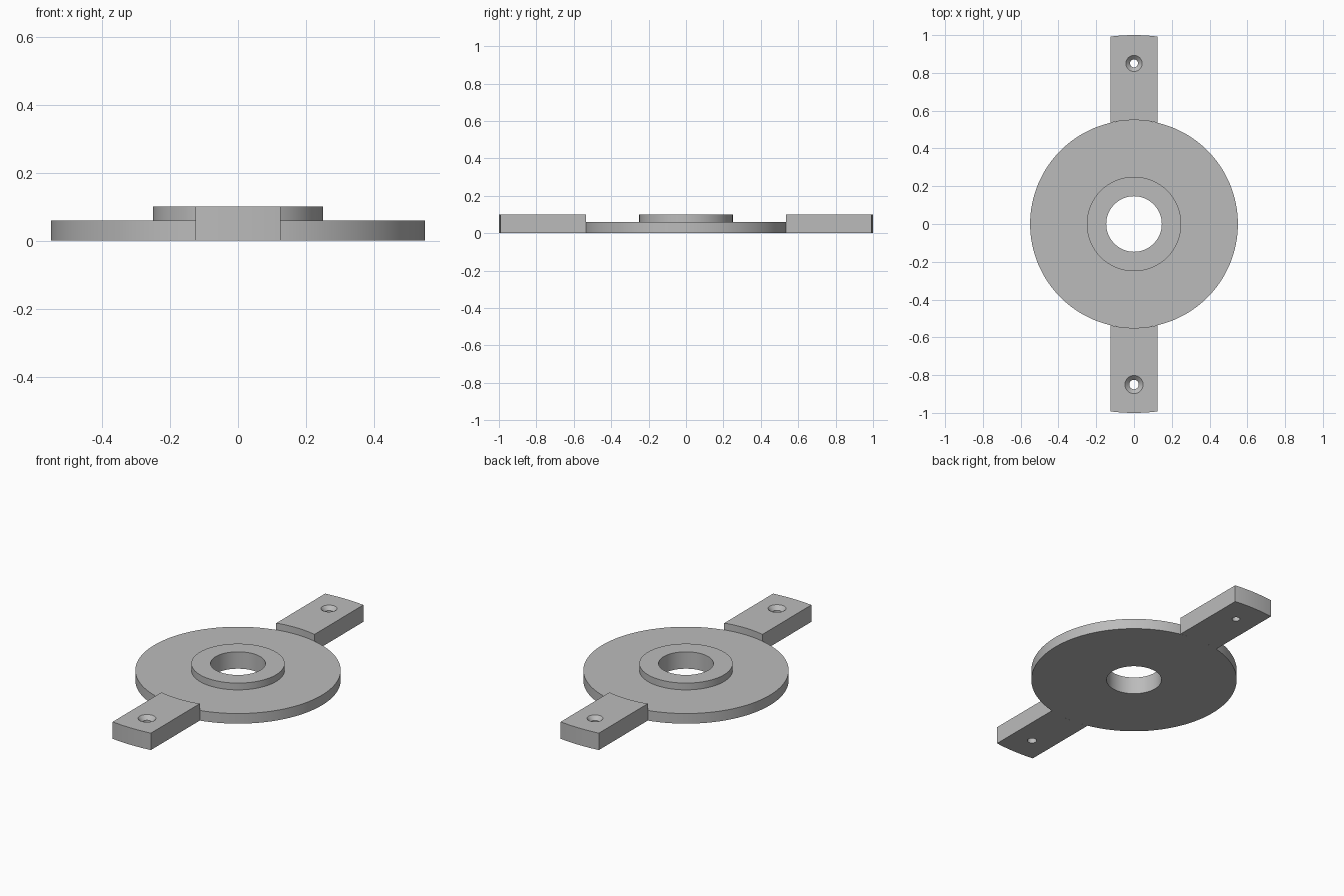
import bpy, bmesh, math

cube = bpy.data.objects.get("Cube")
if cube:
    bpy.data.objects.remove(cube, do_unlink=True)

DISC_R, TIP_R, ARM_HALF = 0.55, 1.0, 0.125
DISC_H, TOP_H = 0.06, 0.10

grey = bpy.data.materials.new("plain_grey")
grey.use_nodes = True
colour = (0.5, 0.5, 0.5, 1)
grey.diffuse_color = colour
grey.node_tree.nodes["Principled BSDF"].inputs["Base Color"].default_value = colour


def make_object(name, bm):
    bmesh.ops.recalc_face_normals(bm, faces=bm.faces)
    mesh = bpy.data.meshes.new(name)
    bm.to_mesh(mesh)
    bm.free()
    mesh.materials.append(grey)
    obj = bpy.data.objects.new(name, mesh)
    bpy.context.collection.objects.link(obj)
    return obj


def select_only(obj):
    bpy.ops.object.select_all(action='DESELECT')
    obj.select_set(True)
    bpy.context.view_layer.objects.active = obj


def lathe(name, profile, steps):
    """Revolve a closed (radius, height) profile around z."""
    bm = bmesh.new()
    verts = [bm.verts.new((r, 0, z)) for r, z in profile]
    edges = [bm.edges.new((v, verts[i - 1])) for i, v in enumerate(verts)]
    bmesh.ops.spin(bm, geom=verts + edges, cent=(0, 0, 0), axis=(0, 0, 1),
                   angle=math.tau, steps=steps, use_merge=True)
    bmesh.ops.remove_doubles(bm, verts=bm.verts, dist=1e-5)
    bmesh.ops.dissolve_degenerate(bm, edges=bm.edges, dist=1e-6)
    return make_object(name, bm)


def arc(radius, side, steps=16):
    """Points across the arm's width on a circle about the centre."""
    xs = [ARM_HALF * (2 * i / steps - 1) for i in range(steps + 1)]
    return [(x, side * math.sqrt(radius ** 2 - x * x)) for x in xs]


def make_arm(name, side, rim_r, bore_r):
    # Straight-sided arm with concentric curved ends
    bm = bmesh.new()
    outline = arc(DISC_R, side) + arc(TIP_R, side)[::-1]
    face = bm.faces.new([bm.verts.new((x, y, 0)) for x, y in outline])
    raised = bmesh.ops.extrude_face_region(bm, geom=[face], use_keep_orig=True)
    bmesh.ops.translate(bm, vec=(0, 0, TOP_H), verts=[
        v for v in raised["geom"] if isinstance(v, bmesh.types.BMVert)])
    arm = make_object(name, bm)

    # Countersunk screw hole
    sink = rim_r - bore_r
    cutter = lathe(name + "_hole_cutter", [
        (0, -0.05), (bore_r, -0.05), (bore_r, TOP_H - sink),
        (rim_r, TOP_H), (rim_r, TOP_H + 0.05), (0, TOP_H + 0.05)], 48)
    cutter.location.y = side * 0.85
    cutter.hide_render = True
    cut = arm.modifiers.new("screw_hole", 'BOOLEAN')
    cut.operation = 'DIFFERENCE'
    cut.solver = 'EXACT'
    cut.object = cutter
    select_only(arm)
    bpy.ops.object.modifier_apply(modifier=cut.name)
    bpy.data.objects.remove(cutter, do_unlink=True)
    return arm


# Round plate with raised collar and central bore
plate = lathe("round_plate", [
    (0.147, 0), (DISC_R, 0), (DISC_R, DISC_H),
    (0.25, DISC_H), (0.25, TOP_H), (0.147, TOP_H)], 128)

# Mounting arms
parts = [plate,
         make_arm("front_arm", -1, 0.048, 0.025),
         make_arm("back_arm", 1, 0.043, 0.021)]

for part in parts:
    select_only(part)
    bpy.ops.object.shade_smooth_by_angle(angle=math.radians(30))
